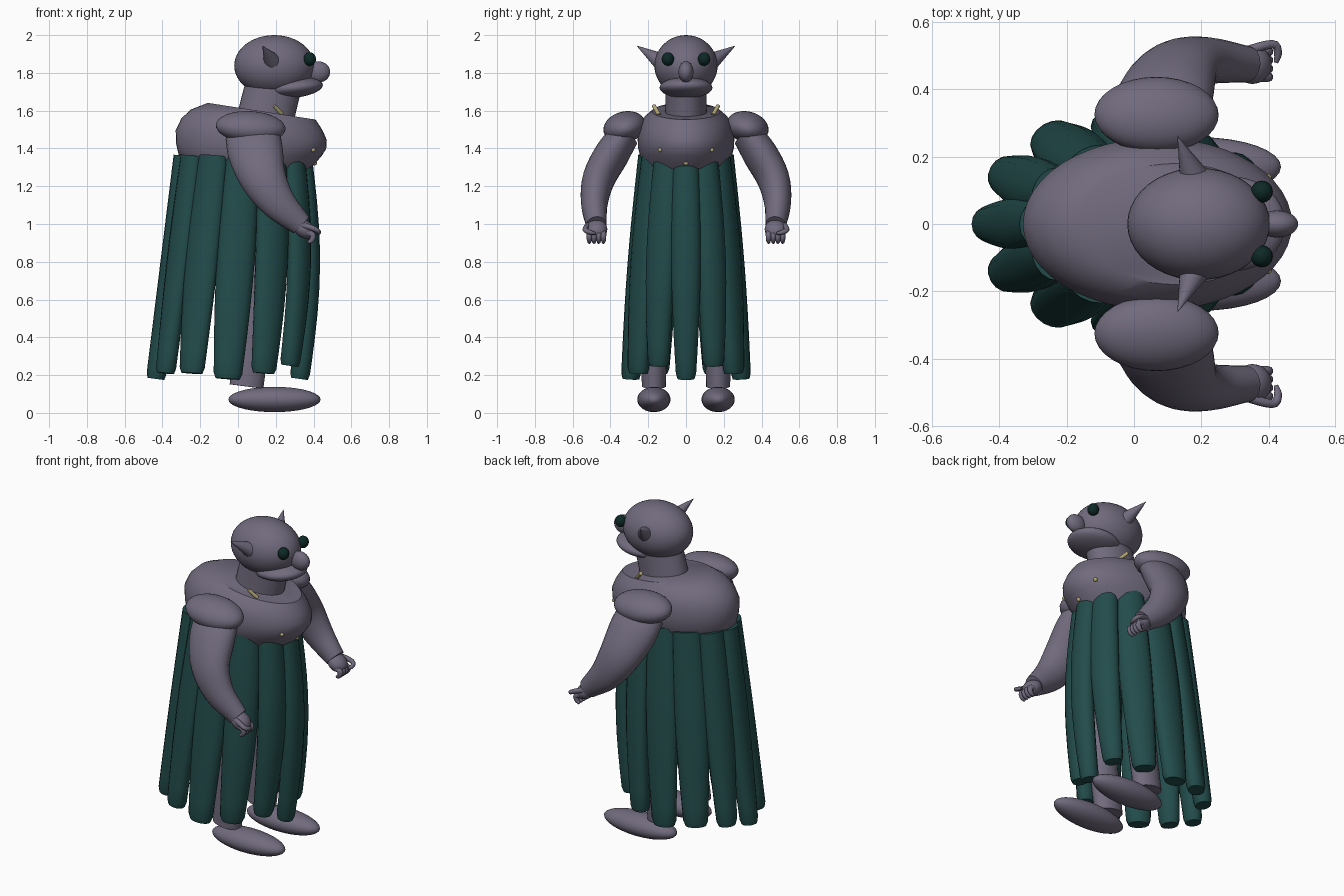
import bpy, bmesh, math
from mathutils import Vector

if "Cube" in bpy.data.objects:
    bpy.data.objects.remove(bpy.data.objects["Cube"])


def material(name, rgb):
    m = bpy.data.materials.new(name)
    m.diffuse_color = (*rgb, 1)
    m.use_nodes = True
    m.node_tree.nodes["Principled BSDF"].inputs["Base Color"].default_value = m.diffuse_color
    return m


SKIN = material("dusky purple skin", (0.165, 0.145, 0.205))
CLOTH = material("dark teal cloth", (0.016, 0.072, 0.070))
EYE = material("deep green eye", (0.004, 0.022, 0.020))
GOLD = material("pale gold", (0.45, 0.39, 0.18))


def finish(name, bm, mat):
    bmesh.ops.recalc_face_normals(bm, faces=bm.faces)
    me = bpy.data.meshes.new(name)
    bm.to_mesh(me)
    bm.free()
    me.materials.append(mat)
    ob = bpy.data.objects.new(name, me)
    bpy.context.collection.objects.link(ob)
    return ob


def ellipsoid(name, loc, radii, mat, rot=(0, 0, 0), seg=32, rings=18):
    bm = bmesh.new()
    bmesh.ops.create_uvsphere(bm, u_segments=seg, v_segments=rings, radius=1)
    bmesh.ops.scale(bm, vec=radii, verts=bm.verts)
    ob = finish(name, bm, mat)
    ob.location, ob.rotation_euler = loc, rot
    return ob


def loft(name, rings, mat):
    """Skin a list of closed rings and cap both ends."""
    bm = bmesh.new()
    loops = [[bm.verts.new(p) for p in r] for r in rings]
    n = len(loops[0])
    for a, b in zip(loops, loops[1:]):
        for i in range(n):
            j = (i + 1) % n
            bm.faces.new((a[i], a[j], b[j], b[i]))
    bm.faces.new(loops[0][::-1])
    bm.faces.new(loops[-1])
    return finish(name, bm, mat)


def smooth_path(keys, steps=4):
    """Catmull-Rom through tuples of any length."""
    k = [Vector(p) for p in keys]
    k = [2 * k[0] - k[1]] + k + [2 * k[-1] - k[-2]]
    out = []
    for a, b, c, d in zip(k, k[1:], k[2:], k[3:]):
        for s in range(steps):
            t = s / steps
            out.append(0.5 * (2 * b + (c - a) * t + (2 * a - 5 * b + 4 * c - d) * t * t
                              + (3 * b - a - 3 * c + d) * t ** 3))
    return out + [k[-2]]


def tube(name, keys, mat, side=(0, 1, 0), seg=20, steps=4):
    """Keys are (x, y, z, radius along side, radius across)."""
    pts = smooth_path(keys, steps)
    pos = [Vector(p[:3]) for p in pts]
    rings = []
    for i, p in enumerate(pts):
        t = (pos[min(i + 1, len(pos) - 1)] - pos[max(i - 1, 0)]).normalized()
        u = Vector(side)
        u = (u - t * u.dot(t)).normalized()
        v = t.cross(u)
        rings.append([pos[i] + u * p[3] * math.cos(a) + v * p[4] * math.sin(a)
                      for a in (2 * math.pi * k / seg for k in range(seg))])
    return loft(name, rings, mat)


# Torso: oval rings leaning forward (centre x, z, radius x, radius y, slope)
torso = [(0.03, 1.16, 0.20, 0.13, 0.00), (0.05, 1.24, 0.27, 0.18, 0.00),
         (0.06, 1.30, 0.33, 0.215, 0.00), (0.065, 1.36, 0.378, 0.243, 0.00),
         (0.07, 1.41, 0.397, 0.255, -0.03), (0.07, 1.47, 0.40, 0.256, -0.065),
         (0.075, 1.525, 0.375, 0.243, -0.09), (0.09, 1.565, 0.34, 0.22, -0.12),
         (0.125, 1.597, 0.285, 0.180, -0.155)]
loft("torso", [[(cx + rx * math.cos(a), ry * math.sin(a), z + s * rx * math.cos(a))
                for a in (2 * math.pi * k / 48 for k in range(48))]
               for cx, z, rx, ry, s in torso], SKIN)

# Neck and head
tube("neck", [(0.14, 0, 1.52, 0.115, 0.15), (0.155, 0, 1.60, 0.11, 0.15),
              (0.19, 0, 1.74, 0.108, 0.148)], SKIN, seg=32)
ellipsoid("head", (0.192, 0, 1.838), (0.212, 0.167, 0.162), SKIN, seg=40, rings=24)
ellipsoid("muzzle", (0.295, 0, 1.722), (0.155, 0.14, 0.054), SKIN, (0, -0.10, 0))
ellipsoid("nose", (0.425, 0, 1.805), (0.063, 0.04, 0.056), SKIN)

# Skirt: twelve hanging folds around an oval, widest at the sides
for k in range(12):
    a = math.pi * k / 6
    c, s = math.cos(a), math.sin(a)
    end = 0.18 if k % 3 == 0 else (0.25 if k in (1, 11) else 0.21)
    keys = []
    for t in [i / 10 for i in range(10)] + [0.975, 1.0]:
        bulge = math.sin(math.pi * t) * (0.025 + 0.025 * c)
        cx, rx, ry = 0.025 - 0.08 * t, 0.31 + 0.07 * t, 0.197 + 0.095 * t
        hem = 0.86 if t == 1 else 1
        wide = 0.068 + 0.018 * math.sin(math.pi * t) - 0.016 * t + 0.022 * s * s
        keys.append((cx + (rx + bulge) * c, (ry + bulge * 0.5) * s,
                     1.36 + (end - 1.36) * t, wide * hem, (0.056 - 0.004 * t) * hem))
    tube(f"skirt_fold_{k + 1}", keys, CLOTH, side=(-s, c, 0), seg=16, steps=1)

for d, tag in ((1, "left"), (-1, "right")):
    # Face
    ellipsoid(f"{tag}_eye", (0.380, d * 0.096, 1.873), (0.033, 0.033, 0.036), EYE, seg=16, rings=10)
    tube(f"{tag}_ear", [(0.185, d * 0.125, 1.855, 0.050, 0.050),
                        (0.130, d * 0.26, 1.943, 0.001, 0.001)], SKIN, side=(1, 0, 0), steps=1)

    # Arm
    ellipsoid(f"{tag}_shoulder", (0.067, d * 0.325, 1.513), (0.185, 0.114, 0.082), SKIN,
              (-d * 0.25, 0.06, 0))
    tube(f"{tag}_arm", [(0.078, d * 0.325, 1.47, 0.080, 0.145), (0.095, d * 0.392, 1.37, 0.092, 0.145),
                        (0.135, d * 0.462, 1.24, 0.086, 0.122), (0.215, d * 0.485, 1.11, 0.071, 0.093),
                        (0.335, d * 0.475, 0.995, 0.054, 0.060)], SKIN, seg=24)
    ellipsoid(f"{tag}_hand", (0.352, d * 0.474, 0.972), (0.062, 0.058, 0.046), SKIN, (0, 0.6, 0), 20, 12)
    for i in range(4):
        y = d * (0.437 + 0.025 * i)
        tube(f"{tag}_finger_{i + 1}", [(0.350, y, 0.962, 0.015, 0.018), (0.396, y, 0.942, 0.015, 0.017),
                                       (0.390, y, 0.914, 0.013, 0.014), (0.372, y, 0.902, 0.008, 0.008)],
             SKIN, seg=10, steps=3)
    tube(f"{tag}_thumb", [(0.325, d * 0.510, 0.998, 0.017, 0.016), (0.385, d * 0.530, 0.982, 0.015, 0.014),
                          (0.420, d * 0.532, 0.966, 0.013, 0.013), (0.428, d * 0.505, 0.955, 0.012, 0.012),
                          (0.422, d * 0.480, 0.950, 0.007, 0.007)], SKIN, side=(0, 0, 1), seg=10, steps=3)

    # Leg and foot
    tube(f"{tag}_leg", [(0.045, d * 0.17, 0.14, 0.064, 0.090), (0.09, d * 0.165, 0.55, 0.070, 0.090),
                        (0.08, d * 0.13, 1.25, 0.075, 0.100)], SKIN)
    ellipsoid(f"{tag}_foot", (0.193, d * 0.17, 0.071), (0.244, 0.088, 0.067), SKIN)

    # Gold collar pin and chest stud
    tube(f"{tag}_collar_pin", [(0.192, d * 0.170, 1.626, 0.011, 0.011),
                               (0.235, d * 0.143, 1.578, 0.011, 0.011)], GOLD, seg=10, steps=1)
    ellipsoid(f"{tag}_chest_stud", (0.398, d * 0.137, 1.392), (0.012, 0.012, 0.012), GOLD, seg=12, rings=8)
ellipsoid("middle_chest_stud", (0.405, 0, 1.322), (0.013, 0.013, 0.013), GOLD, seg=12, rings=8)

# Smooth surfaces, sharp rims
for ob in bpy.context.scene.objects:
    ob.select_set(True)
    bpy.context.view_layer.objects.active = ob
bpy.ops.object.shade_smooth_by_angle(angle=math.radians(40))
